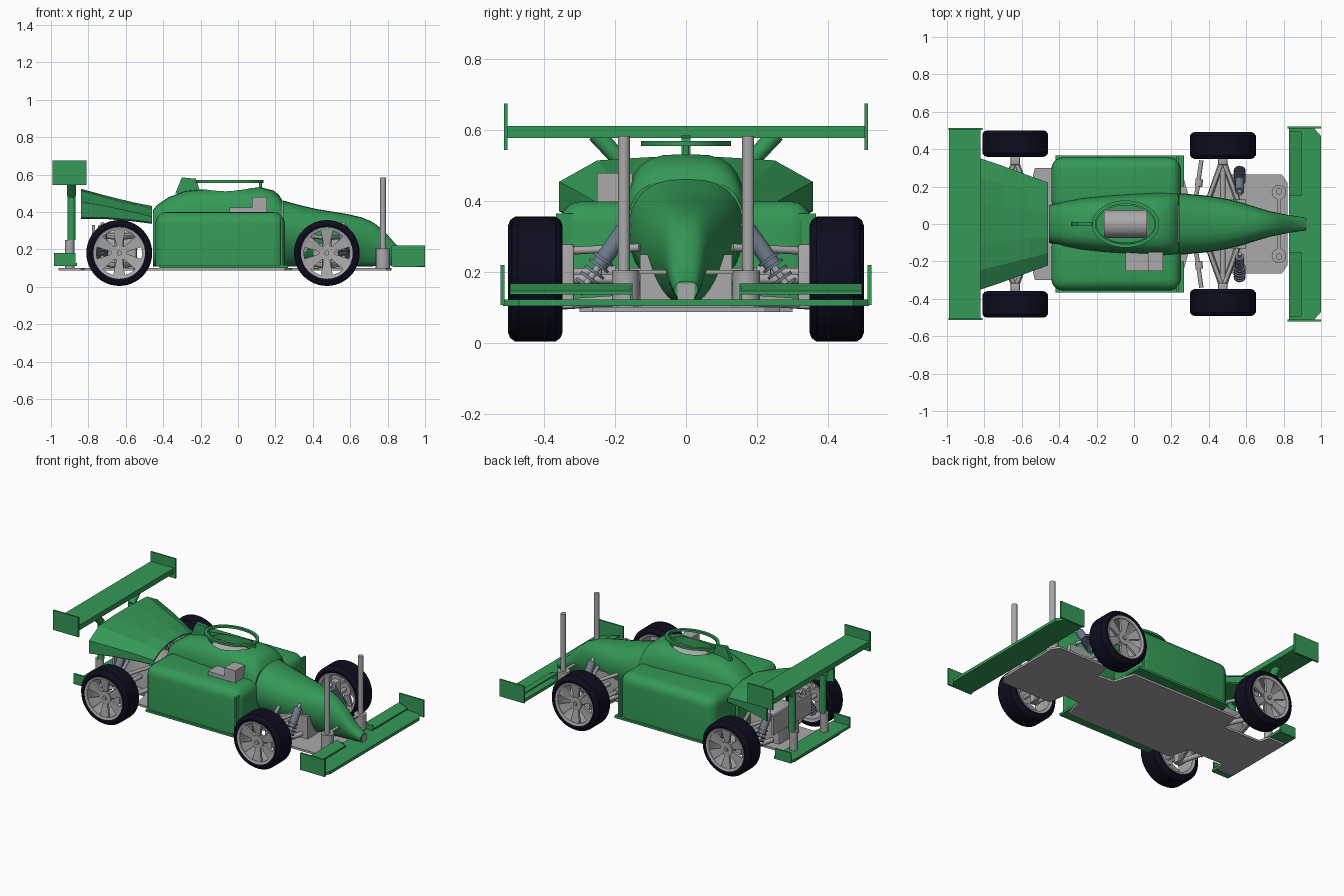
import bpy, bmesh, math
from mathutils import Vector

if "Cube" in bpy.data.objects:
    bpy.data.objects.remove(bpy.data.objects["Cube"])


def material(name, color):
    m = bpy.data.materials.new(name)
    m.use_nodes = True
    m.diffuse_color = (*color, 1)
    m.node_tree.nodes["Principled BSDF"].inputs["Base Color"].default_value = (*color, 1)
    return m


GREEN = material("body green", (0.035, 0.32, 0.095))
GREY = material("metal grey", (0.4, 0.4, 0.4))
RUBBER = material("tyre black", (0.004, 0.004, 0.014))
SLATE = material("shock slate", (0.16, 0.2, 0.26))


def finish(name, bm, mat, smooth=True):
    bmesh.ops.recalc_face_normals(bm, faces=bm.faces)
    me = bpy.data.meshes.new(name)
    bm.to_mesh(me)
    bm.free()
    me.materials.append(mat)
    ob = bpy.data.objects.new(name, me)
    bpy.context.collection.objects.link(ob)
    if smooth:
        bpy.ops.object.select_all(action='DESELECT')
        ob.select_set(True)
        bpy.context.view_layer.objects.active = ob
        bpy.ops.object.shade_smooth_by_angle(angle=math.radians(28))
    return ob


def skin(name, rings, mat, loop=False, smooth=True):
    """Join equal rings of points; loop joins the last ring to the first."""
    bm = bmesh.new()
    rows = [[bm.verts.new(p) for p in r] for r in rings]
    n = len(rows[0])
    pairs = list(zip(rows, rows[1:] + rows[:1])) if loop else list(zip(rows, rows[1:]))
    for a, b in pairs:
        for i in range(n):
            j = (i + 1) % n
            bm.faces.new((a[i], a[j], b[j], b[i]))
    if not loop:
        bm.faces.new(rows[0])
        bm.faces.new(rows[-1])
    return finish(name, bm, mat, smooth)


def box(name, x, y, z, mat, bevel=0, segments=5):
    """Box from ranges; bevel rounds all edges except the bottom ones."""
    bm = bmesh.new()
    bmesh.ops.create_cube(bm, size=1)
    for v in bm.verts:
        v.co = [r[0] if c < 0 else r[1] for c, r in zip(v.co, (x, y, z))]
    if bevel:
        edges = [e for e in bm.edges if max(v.co.z for v in e.verts) > min(z) + 1e-4]
        bmesh.ops.bevel(bm, geom=edges, offset=bevel, segments=segments, profile=0.5,
                        affect='EDGES', clamp_overlap=True)
    return finish(name, bm, mat, bool(bevel))


def rod(name, a, b, r, mat, r2=None, sides=16):
    a, b = Vector(a), Vector(b)
    bm = bmesh.new()
    bmesh.ops.create_cone(bm, cap_ends=True, segments=sides, radius1=r,
                          radius2=r2 or r, depth=(b - a).length)
    q = Vector((0, 0, 1)).rotation_difference(b - a)
    for v in bm.verts:
        v.co = q @ v.co + (a + b) / 2
    return finish(name, bm, mat)


def prism(name, pts, axis, lo, hi, mat):
    """Extrude a 2D outline along an axis (1 = y, 2 = z)."""
    place = (lambda p, d: (p[0], d, p[1])) if axis == 1 else (lambda p, d: (p[0], p[1], d))
    return skin(name, [[place(p, d) for p in pts] for d in (lo, hi)], mat, smooth=False)


def lathe(name, profile, centre, mat, steps=40):
    """Spin a closed (radius, y) profile about the wheel axis."""
    cx, cy, cz = centre
    rings = []
    for i in range(steps):
        t = 2 * math.pi * i / steps
        rings.append([(cx + r * math.cos(t), cy + y, cz + r * math.sin(t)) for r, y in profile])
    return skin(name, rings, mat, loop=True)


def hull_ring(x, w, z0, z1, power, taper, n=28):
    """Superellipse cross-section that narrows toward its bottom."""
    ring = []
    for i in range(n):
        t = 2 * math.pi * i / n
        c, s = math.cos(t), math.sin(t)
        y = w * math.copysign(abs(c) ** (2 / power), c)
        k = math.copysign(abs(s) ** (2 / power), s)
        ring.append((x, y * (1 - taper * max(0, -k)), (z0 + z1) / 2 + (z1 - z0) / 2 * k))
    return ring


# Chassis plate
half = [(0.82, 0.22), (0.79, 0.265), (0.43, 0.265), (0.41, 0.15), (0.29, 0.16), (0.25, 0.3),
        (-0.53, 0.3), (-0.56, 0.17), (-0.82, 0.17), (-0.84, 0.24), (-0.96, 0.24)]
prism("chassis_plate", half + [(x, -y) for x, y in reversed(half)], 2, 0.088, 0.102, GREY)

# Central body with cockpit opening
stations = [(-0.455, 0.1, 0.41), (-0.43, 0.11, 0.44), (-0.37, 0.125, 0.48), (-0.28, 0.14, 0.513),
            (-0.15, 0.152, 0.525), (0, 0.162, 0.53), (0.12, 0.168, 0.533), (0.19, 0.168, 0.515),
            (0.22, 0.167, 0.49), (0.238, 0.165, 0.46)]
body = skin("central_body", [hull_ring(x, w, 0.11, z, 3.2, 0) for x, w, z in stations], GREEN)
oval = [(-0.045 + 0.155 * math.cos(i * math.pi / 20), 0.1 * math.sin(i * math.pi / 20))
        for i in range(40)]
cutter = prism("cockpit_cutter", oval, 2, 0.4, 0.7, GREEN)
cutter.hide_render = True
cutter.hide_viewport = True
cut = body.modifiers.new("cockpit", 'BOOLEAN')
cut.object = cutter
cut.operation = 'DIFFERENCE'
rod("motor_can", (-0.16, 0, 0.43), (0.07, 0, 0.43), 0.075, GREY, sides=28)

# Cockpit ring, its legs and the roll fin
ring = []
for i in range(40):
    t = 2 * math.pi * i / 40
    ring.append([(-0.045 + (0.172 + d) * math.cos(t), (0.118 + d) * math.sin(t), z)
                 for d, z in ((-0.011, 0.556), (0.008, 0.556), (0.008, 0.57), (-0.011, 0.57))])
skin("cockpit_ring", ring, GREEN, loop=True)
prism("roll_fin", [(-0.335, 0.5), (-0.3, 0.585), (-0.225, 0.578), (-0.2, 0.5)], 1, -0.012, 0.012, GREEN)
rod("ring_front_post", (0.12, 0, 0.5), (0.12, 0, 0.565), 0.009, GREEN)

# Nose cone
nose = [(0.24, 0.165, 0.11, 0.462), (0.33, 0.157, 0.11, 0.437), (0.42, 0.147, 0.11, 0.416),
        (0.5, 0.133, 0.11, 0.403), (0.58, 0.113, 0.11, 0.39), (0.66, 0.088, 0.11, 0.372),
        (0.72, 0.07, 0.11, 0.347), (0.78, 0.057, 0.112, 0.3), (0.84, 0.046, 0.114, 0.232),
        (0.88, 0.04, 0.116, 0.197), (0.92, 0.034, 0.118, 0.175)]
skin("nose_cone", [hull_ring(x, w, a, b, 2.6, 0.35) for x, w, a, b in nose], GREEN)
box("nose_tip_insert", (0.915, 0.924), (-0.024, 0.024), (0.123, 0.168), GREY)

# Rear engine cover, an open shell
def arch(x, w, zs):
    top = [(-w, zs[0]), (-w, zs[1]), (-0.7 * w, zs[2]), (-0.3 * w, zs[3])]
    top += [(-y, z) for y, z in reversed(top)]
    inner = [(y * 0.96, z - 0.008) for y, z in reversed(top)]
    return [(x, y, z) for y, z in top + inner]


skin("engine_cover", [arch(-0.84, 0.357, (0.372, 0.455, 0.515, 0.524)),
                      arch(-0.7, 0.31, (0.37, 0.43, 0.475, 0.486)),
                      arch(-0.56, 0.258, (0.358, 0.4, 0.44, 0.452)),
                      arch(-0.46, 0.222, (0.345, 0.375, 0.412, 0.432))], GREEN, smooth=False)

# Exposed electronics on the right side
box("receiver_box", (0.075, 0.155), (-0.25, -0.15), (0.36, 0.48), GREY)
box("receiver_tray", (-0.045, 0.075), (-0.25, -0.14), (0.36, 0.425), GREY)

# Wings
prism("front_wing", [(0.83, -0.515), (0.96, -0.515), (1.0, -0.47), (1.0, 0.47), (0.96, 0.515),
                     (0.83, 0.515)], 2, 0.105, 0.124, GREEN)
box("rear_wing", (-0.99, -0.82), (-0.505, 0.505), (0.578, 0.612), GREEN)
box("rear_bumper", (-0.985, -0.86), (-0.31, 0.31), (0.112, 0.128), GREEN)
box("bumper_crossbar", (0.765, 0.785), (-0.18, 0.18), (0.195, 0.206), GREY)

# Gearbox and axles
box("rear_gearbox", (-0.76, -0.54), (-0.11, 0.11), (0.1, 0.29), GREY, 0.02, 2)
box("front_bulkhead", (0.4, 0.6), (-0.13, 0.13), (0.1, 0.25), GREY)
box("rear_shock_tower", (-0.78, -0.765), (-0.2, 0.2), (0.2, 0.33), GREY)


def wheel(label, x, s, y, width):
    """Tyre, rim barrel, hub and spokes; s is the side of the car."""
    c, h = (x, s * y, 0.181), width / 2
    lathe(label + "_tyre", [(0.136, -h + 0.004), (0.15, -h), (0.166, -h + 0.006), (0.176, -h + 0.02),
                            (0.176, h - 0.02), (0.166, h - 0.006), (0.15, h), (0.136, h - 0.004)],
          c, RUBBER, 48)
    lathe(label + "_rim", [(0.122, -h + 0.006), (0.138, -h + 0.001), (0.138, h - 0.001),
                           (0.122, h - 0.006)], c, GREY, 48)
    face = s * (y + h - 0.03)
    rod(label + "_hub", (x, face - s * 0.025, c[2]), (x, face + s * 0.014, c[2]), 0.042, GREY, sides=24)
    rod(label + "_axle", (x, s * 0.1, c[2]), (x, face, c[2]), 0.014, GREY)
    rod(label + "_nut", (x, face, c[2]), (x, face + s * 0.024, c[2]), 0.014, GREY, sides=6)
    bm = bmesh.new()
    for k in range(6):
        t = k * math.pi / 3 + math.pi / 6
        u, v = Vector((math.cos(t), 0, math.sin(t))), Vector((-math.sin(t), 0, math.cos(t)))
        quads = []
        for d in (-0.008, 0.008):
            quads.append([bm.verts.new(Vector((x, face + d + s * lift, c[2])) + u * r + v * w)
                          for r, w, lift in ((0.03, -0.014, 0), (0.128, -0.034, 0.014),
                                             (0.128, 0.034, 0.014), (0.03, 0.014, 0))])
        a, b = quads
        bm.faces.new(a)
        bm.faces.new(b)
        for i in range(4):
            bm.faces.new((a[i], a[i - 1], b[i - 1], b[i]))
    finish(label + "_spokes", bm, GREY, False)


for s, side in ((1, "left"), (-1, "right")):
    def sy(lo, hi):
        return sorted((s * lo, s * hi))

    # Side pod, floor flange and front frame
    box(side + "_side_pod", (-0.442, 0.25), sy(0.07, 0.356), (0.11, 0.4), GREEN, 0.062)
    box(side + "_pod_flange", (-0.42, 0.268), sy(0.2, 0.367), (0.102, 0.116), GREEN)
    box(side + "_pod_frame", (0.228, 0.24), sy(0.15, 0.366), (0.11, 0.365), GREEN)

    wheel(side + "_rear_wheel", -0.635, s, 0.43, 0.142)
    wheel(side + "_front_wheel", 0.475, s, 0.42, 0.145)

    # Wing end plates, flap and bumper fins
    box(side + "_front_end_plate", (0.82, 1.0), sy(0.511, 0.522), (0.108, 0.22), GREEN)
    box(side + "_rear_end_plate", (-0.993, -0.81), sy(0.502, 0.513), (0.545, 0.675), GREEN)
    prism(side + "_front_flap", [(0.83, 0.158), (0.895, 0.138), (0.895, 0.148), (0.83, 0.168)], 1,
          *sy(0.15, 0.495), GREEN)
    box(side + "_flap_bracket", (0.835, 0.88), sy(0.15, 0.158), (0.11, 0.16), GREEN)
    box(side + "_bumper_fin", (-0.985, -0.87), sy(0.302, 0.312), (0.115, 0.182), GREEN)

    # Rear wing struts and front body posts
    rod(side + "_wing_strut", (-0.89, s * 0.255, 0.59), (-0.89, s * 0.16, 0.49), 0.024, GREEN)
    rod(side + "_wing_post", (-0.89, s * 0.16, 0.5), (-0.89, s * 0.16, 0.25), 0.022, GREEN)
    rod(side + "_wing_post_foot", (-0.9, s * 0.16, 0.25), (-0.9, s * 0.16, 0.1), 0.026, GREY)
    rod(side + "_front_post", (0.775, s * 0.175, 0.2), (0.775, s * 0.175, 0.584), 0.017, GREY)
    rod(side + "_front_post_base", (0.775, s * 0.17, 0.1), (0.775, s * 0.17, 0.205), 0.039, GREY)

    # Suspension arms, links and shocks at both axles
    for end, x, d in (("front", 0.475, 0.09), ("rear", -0.635, -0.09)):
        for k, dx in enumerate((-0.08, 0.08)):
            rod(f"{side}_{end}_lower_arm_{k}", (x + dx, s * 0.12, 0.125), (x, s * 0.35, 0.11), 0.015, GREY)
            rod(f"{side}_{end}_upper_arm_{k}", (x + dx, s * 0.13, 0.27), (x, s * 0.34, 0.26), 0.011, GREY)
        box(f"{side}_{end}_knuckle", (x - 0.025, x + 0.025), sy(0.315, 0.365), (0.1, 0.28), GREY, 0.008, 2)
        top, low = Vector((x + d, s * 0.16, 0.34)), Vector((x + d, s * 0.3, 0.14))
        rod(f"{side}_{end}_shock_shaft", top, low, 0.01, GREY)
        rod(f"{side}_{end}_shock_body", top.lerp(low, 0.1), top.lerp(low, 0.6), 0.024, SLATE)
        for k in range(5):
            a = 0.5 + 0.09 * k
            rod(f"{side}_{end}_spring_coil_{k}", top.lerp(low, a), top.lerp(low, a + 0.035), 0.032, SLATE)
    rod(side + "_steering_link", (0.33, s * 0.13, 0.2), (0.36, s * 0.34, 0.2), 0.012, GREY)
    rod(side + "_steering_joint", (0.345, s * 0.2, 0.2), (0.35, s * 0.24, 0.2), 0.02, GREY)
